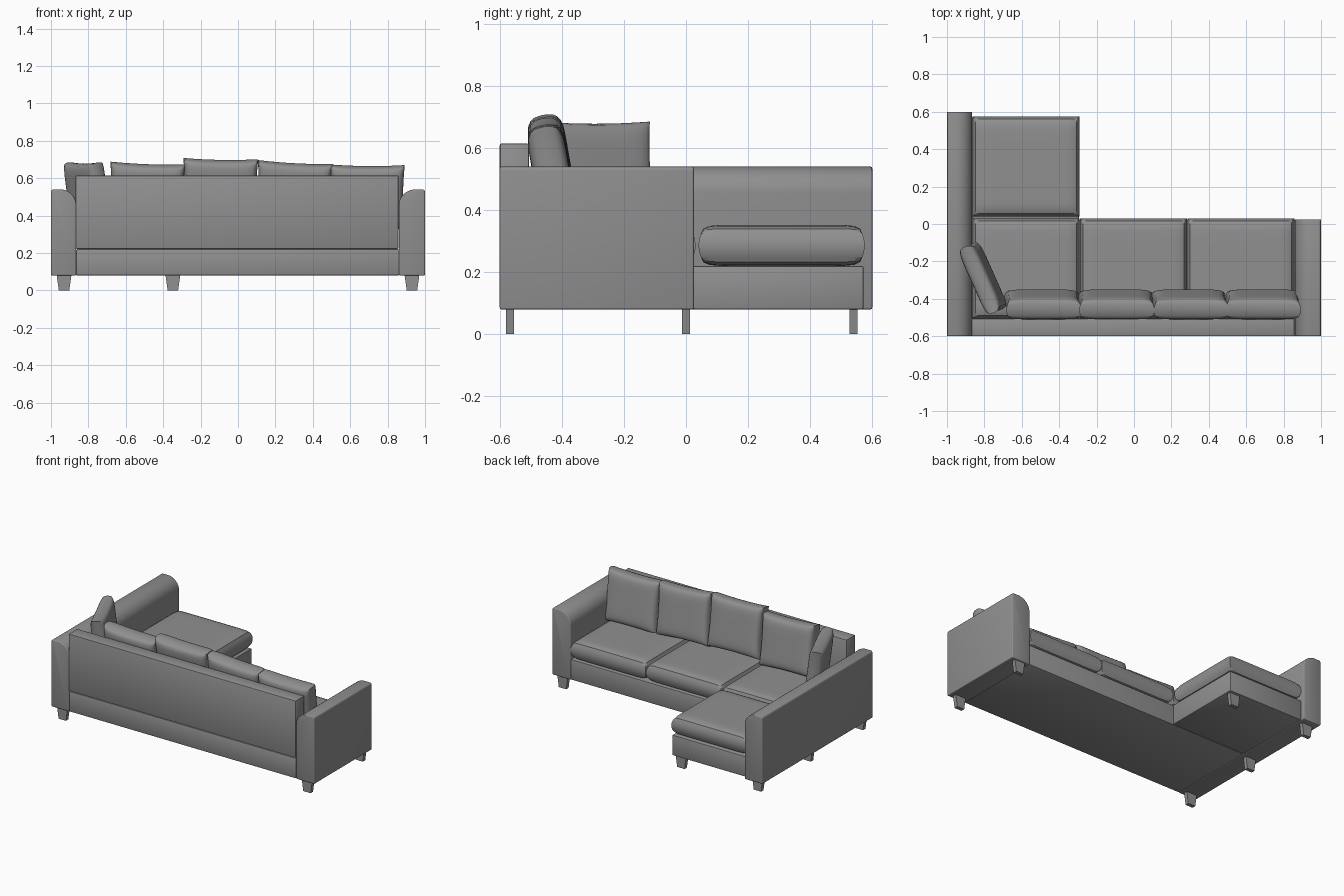
import bpy, bmesh, math
from mathutils import Matrix, Vector

if "Cube" in bpy.data.objects:
    bpy.data.objects.remove(bpy.data.objects["Cube"], do_unlink=True)

fabric = bpy.data.materials.new("grey fabric")
fabric.use_nodes = True
grey = (0.28, 0.28, 0.28, 1)
fabric.diffuse_color = grey
fabric.node_tree.nodes["Principled BSDF"].inputs["Base Color"].default_value = grey


def finish(bm, name, bevel=0.0, segments=3, matrix=None):
    """Round the hard edges, then turn the bmesh into a smooth shaded object."""
    bmesh.ops.recalc_face_normals(bm, faces=bm.faces)
    if bevel:
        hard = [e for e in bm.edges if e.calc_face_angle(0) > math.radians(40)]
        bmesh.ops.bevel(bm, geom=hard, offset=bevel, segments=segments,
                        profile=0.5, affect='EDGES', clamp_overlap=True)
    mesh = bpy.data.meshes.new(name)
    bm.to_mesh(mesh)
    bm.free()
    for p in mesh.polygons:
        p.use_smooth = True
    mesh.set_sharp_from_angle(angle=math.radians(40))
    mesh.materials.append(fabric)
    ob = bpy.data.objects.new(name, mesh)
    if matrix:
        ob.matrix_world = matrix
    bpy.context.collection.objects.link(ob)
    return ob


def box(name, lo, hi, bevel=0.006):
    bm = bmesh.new()
    bmesh.ops.create_cube(bm, size=1)
    lo, hi = Vector(lo), Vector(hi)
    for v in bm.verts:
        v.co = [l + (h - l) * (c + 0.5) for l, h, c in zip(lo, hi, v.co)]
    return finish(bm, name, bevel, 2)


def cushion(name, size, matrix, rim, pinch=0.0, sharp=8):
    """Stuffed pad: thick in the middle, rim is the share of thickness at the edge."""
    bm = bmesh.new()
    bmesh.ops.create_cube(bm, size=2)
    bmesh.ops.subdivide_edges(bm, edges=bm.edges[:], cuts=13, use_grid_fill=True)
    for v in bm.verts:
        x, y, z = (math.sin(c * math.pi / 2) for c in v.co)
        puff = max(0, (1 - abs(x) ** sharp) * (1 - abs(y) ** sharp)) ** 0.5
        round_side = 1 - 0.03 * z * z
        v.co = (x * (round_side - pinch * (1 - y * y) * x * x) * size[0] / 2,
                y * (round_side - pinch * (1 - x * x) * y * y) * size[1] / 2,
                z * (rim + (1 - rim) * puff) * size[2] / 2)
    return finish(bm, name, matrix=matrix)


def arm(name, side, width, y0, y1):
    """Arm with its top rolled over towards the seat."""
    bottom, top, flat = 0.08, 0.54, 0.05
    rise = 0.085
    profile = [(0, bottom), (0, top - 0.008), (0.008, top)]
    for i in range(11):
        a = math.pi / 2 * i / 10
        profile.append((flat + (width - flat) * math.sin(a), top - rise * (1 - math.cos(a))))
    profile.append((width, bottom))
    bm = bmesh.new()
    face = bm.faces.new([bm.verts.new((side * (1 - x), y0, z)) for x, z in profile])
    ext = bmesh.ops.extrude_face_region(bm, geom=[face])["geom"]
    bmesh.ops.translate(bm, vec=(0, y1 - y0, 0),
                        verts=[g for g in ext if isinstance(g, bmesh.types.BMVert)])
    return finish(bm, name, 0.012)


def leg(name, x, y):
    bm = bmesh.new()
    bmesh.ops.create_cube(bm, size=1)
    for v in bm.verts:
        half = 0.04 if v.co.z > 0 else 0.028
        v.co = (x + math.copysign(half, v.co.x), y + v.co.y * 0.026, (v.co.z + 0.5) * 0.085)
    return finish(bm, name)


# Frame
arm("long_arm", -1, 0.135, -0.6, 0.6)
arm("short_arm", 1, 0.14, -0.6, 0.025)
box("seat_base", (-0.866, -0.598, 0.08), (0.862, 0.022, 0.22))
box("chaise_base", (-0.866, 0.022, 0.08), (-0.295, 0.572, 0.22))
box("back_panel", (-0.868, -0.6, 0.222), (0.858, -0.505, 0.614))

# Seat cushions
for name, x in (("right", -0.577), ("middle", -0.003), ("left", 0.571)):
    cushion(f"{name}_seat_cushion", (0.572, 0.535, 0.132),
            Matrix.Translation((x, -0.237, 0.286)), 0.58, sharp=14)
cushion("chaise_cushion", (0.572, 0.535, 0.132),
        Matrix.Translation((-0.577, 0.308, 0.286)), 0.58, sharp=14)


# Loose pillows, leaning back
def pillow(name, size, centre, lean, yaw=0, roll=0):
    turn = (Matrix.Rotation(math.radians(roll), 4, 'Y')
            @ Matrix.Rotation(math.radians(yaw), 4, 'Z')
            @ Matrix.Rotation(math.radians(90 + lean), 4, 'X'))
    cushion(name, size, Matrix.Translation(centre) @ turn, 0.55, 0.04)


for i, (x, top, roll) in enumerate(((-0.488, 0.685, 2), (-0.095, 0.708, 1),
                                    (0.298, 0.69, 3), (0.69, 0.675, 0.5))):
    pillow(f"back_pillow_{i + 1}", (0.4, 0.345, 0.12), (x, -0.43, top - 0.175), 10, 0, roll)
pillow("corner_pillow", (0.385, 0.345, 0.1), (-0.808, -0.29, 0.513), 7, -66)

# Legs
for i, (x, y) in enumerate(((-0.93, -0.567), (-0.93, 0), (-0.93, 0.54),
                            (-0.348, 0.54), (0.93, -0.567), (0.93, 0))):
    leg(f"leg_{i + 1}", x, y)
